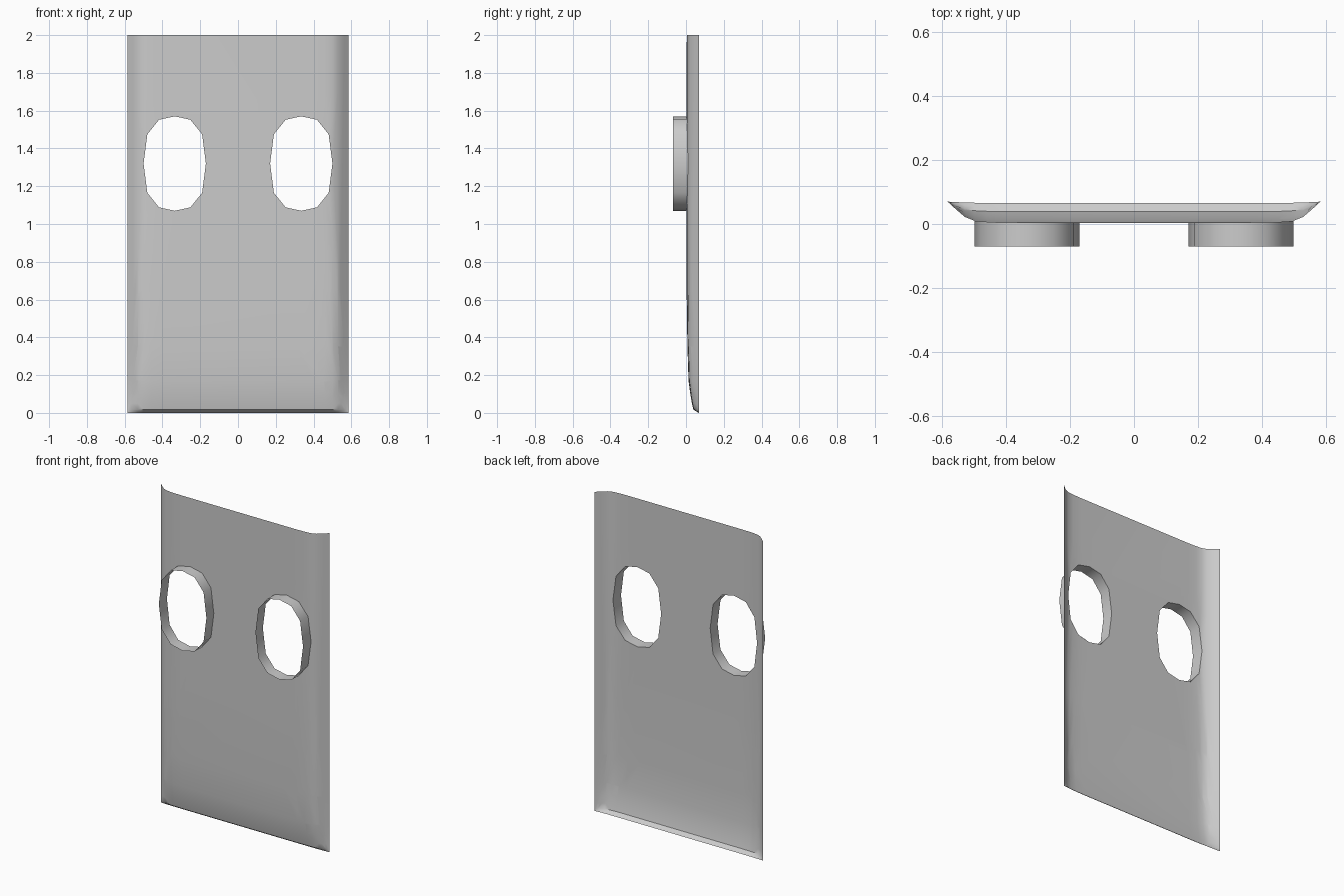
import bpy, bmesh
from mathutils import Vector

if "Cube" in bpy.data.objects:
    bpy.data.objects.remove(bpy.data.objects["Cube"])

SIDE = [(0, .003), (.40, .004), (.46, .006), (.50, .010), (.53, .022), (.56, .048), (.584, .07)]
FOOT = [(0, .066), (.008, .053), (.018, .037), (.05, .029), (.10, .020), (.17, .010), (.35, .004), (.65, 0), (2, 0)]
QUARTER = [(.165, 0), (.145, .155), (.083, .232), (0, .25)]
HOLE_X, HOLE_Z, RIM_Y = .335, 1.32, -.07


def interp(table, t):
    for (a, ya), (b, yb) in zip(table, table[1:]):
        if t <= b:
            return ya + (yb - ya) * (t - a) / (b - a)
    return table[-1][1]


def depth(x, z):
    """Sheet surface: side edges and foot both curl backwards."""
    s, f = interp(SIDE, abs(x)), interp(FOOT, z)
    return s + f - s * f / .07


def hole_outline(cx):
    q = QUARTER
    pts = q[:-1] + [(-x, z) for x, z in q[:0:-1]]
    pts += [(-x, -z) for x, z in q[:-1]] + [(x, -z) for x, z in q[:0:-1]]
    return [(cx + x, HOLE_Z + z) for x, z in pts]


def finish(name, bm):
    mesh = bpy.data.meshes.new(name)
    bm.to_mesh(mesh)
    bm.free()
    ob = bpy.data.objects.new(name, mesh)
    bpy.context.collection.objects.link(ob)
    bpy.ops.object.select_all(action='DESELECT')
    ob.select_set(True)
    bpy.context.view_layer.objects.active = ob
    bpy.ops.object.shade_smooth_by_angle(angle=.7)


# Panel sheet: outline with two holes, cut into strips, then curled
W = SIDE[-1][0]
bm = bmesh.new()
for loop in ([(-W, 0), (W, 0), (W, 2), (-W, 2)], hole_outline(-HOLE_X), hole_outline(HOLE_X)):
    vs = [bm.verts.new((x, 0, z)) for x, z in loop]
    for a, b in zip(vs, vs[1:] + vs[:1]):
        bm.edges.new((a, b))
bmesh.ops.triangle_fill(bm, edges=bm.edges[:], use_beauty=True, normal=(0, -1, 0))
cuts = [((s * x, 0, 0), (1, 0, 0)) for x, _ in SIDE[1:-1] for s in (-1, 1)]
cuts += [((0, 0, z), (0, 0, 1)) for z, _ in FOOT[1:-1]]
for co, no in cuts:
    bmesh.ops.bisect_plane(bm, geom=bm.verts[:] + bm.edges[:] + bm.faces[:],
                           plane_co=Vector(co), plane_no=Vector(no), dist=1e-5)
for v in bm.verts:
    v.co.y = depth(v.co.x, v.co.z)
finish("panel", bm)

# Raised rims around the holes
for name, cx in (("left_hole_rim", -HOLE_X), ("right_hole_rim", HOLE_X)):
    bm = bmesh.new()
    pts = hole_outline(cx)
    front = [bm.verts.new((x, RIM_Y, z)) for x, z in pts]
    back = [bm.verts.new((x, depth(x, z), z)) for x, z in pts]
    for i in range(len(pts)):
        j = (i + 1) % len(pts)
        bm.faces.new((front[i], front[j], back[j], back[i]))
    bmesh.ops.recalc_face_normals(bm, faces=bm.faces[:])
    finish(name, bm)
